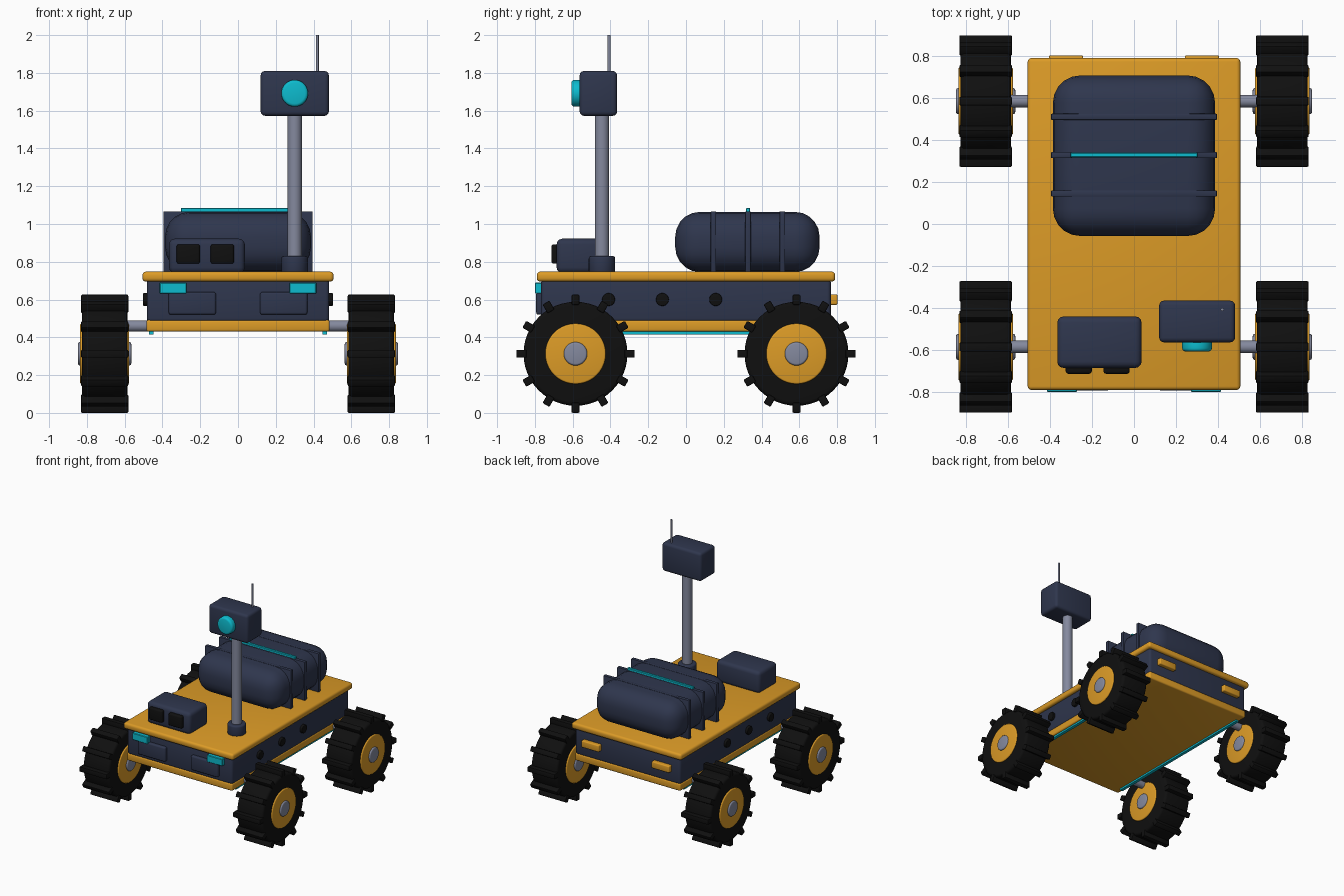
import bpy, bmesh, math
from mathutils import Matrix, Vector

if "Cube" in bpy.data.objects:
    bpy.data.objects.remove(bpy.data.objects["Cube"])


def material(name, rgb):
    m = bpy.data.materials.new(name)
    m.diffuse_color = (*rgb, 1)
    m.use_nodes = True
    m.node_tree.nodes["Principled BSDF"].inputs["Base Color"].default_value = m.diffuse_color
    return m


YELLOW = material("amber_yellow", (0.72, 0.33, 0.02))
NAVY = material("dark_navy", (0.028, 0.037, 0.075))
BLACK = material("rubber_black", (0.005, 0.005, 0.005))
GREY = material("metal_grey", (0.23, 0.25, 0.34))
CYAN = material("cyan_glow", (0.004, 0.50, 0.62))


def finish(name, bm, mat):
    bmesh.ops.recalc_face_normals(bm, faces=bm.faces)
    me = bpy.data.meshes.new(name)
    bm.to_mesh(me)
    bm.free()
    me.materials.append(mat)
    ob = bpy.data.objects.new(name, me)
    bpy.context.collection.objects.link(ob)
    bpy.ops.object.select_all(action='DESELECT')
    ob.select_set(True)
    bpy.context.view_layer.objects.active = ob
    bpy.ops.object.shade_smooth_by_angle(angle=math.radians(35))
    return ob


def box(name, mat, x, y, z, bevel=0.0, segments=3):
    """Box from (min, max) ranges with rounded edges."""
    bm = bmesh.new()
    size = [r[1] - r[0] for r in (x, y, z)]
    mid = [(r[1] + r[0]) / 2 for r in (x, y, z)]
    bmesh.ops.create_cube(bm, size=1, matrix=Matrix.Translation(mid) @ Matrix.Diagonal((*size, 1)))
    if bevel:
        bmesh.ops.bevel(bm, geom=bm.edges[:], offset=bevel, segments=segments,
                        profile=0.5, affect='EDGES')
    return finish(name, bm, mat)


def rod(name, mat, start, end, radius, bevel=0.0, sides=32):
    """Cylinder between two points, optionally with rounded rims."""
    a, b = Vector(start), Vector(end)
    rot = (b - a).to_track_quat('Z', 'Y').to_matrix().to_4x4()
    bm = bmesh.new()
    bmesh.ops.create_cone(bm, cap_ends=True, segments=sides, radius1=radius, radius2=radius,
                          depth=(b - a).length, matrix=Matrix.Translation((a + b) / 2) @ rot)
    if bevel:
        rims = [e for e in bm.edges if any(len(f.verts) > 4 for f in e.link_faces)]
        bmesh.ops.bevel(bm, geom=rims, offset=bevel, segments=3, profile=0.5, affect='EDGES')
    return finish(name, bm, mat)


# Chassis: lower plate, hull, deck
box("lower_plate", YELLOW, (-0.485, 0.485), (-0.77, 0.77), (0.43, 0.492), 0.012)
box("hull", NAVY, (-0.483, 0.483), (-0.767, 0.767), (0.48, 0.71), 0.02)
box("deck", YELLOW, (-0.506, 0.506), (-0.79, 0.79), (0.695, 0.748), 0.018)

# Details mirrored left and right
for side, s in (("left", -1), ("right", 1)):
    def span(a, b):
        return tuple(sorted((s * a, s * b)))
    box(f"headlight_{side}", CYAN, span(0.272, 0.415), (-0.80, -0.75), (0.632, 0.69), 0.004, 1)
    box(f"front_panel_{side}", NAVY, span(0.117, 0.367), (-0.793, -0.75), (0.52, 0.64), 0.012)
    box(f"tail_light_{side}", YELLOW, span(0.242, 0.405), (0.75, 0.802), (0.572, 0.628), 0.008)
    box(f"under_strip_{side}", CYAN, span(0.447, 0.472), (-0.70, 0.70), (0.416, 0.435))
    for i, y in enumerate((-0.41, -0.125, 0.157)):
        rod(f"side_port_{side}_{i}", BLACK, (s * 0.46, y, 0.60), (s * 0.503, y, 0.60), 0.034, 0.005)

    # Wheels: tyre, cleats, rim, hub and axle stub
    for end, y in (("front", -0.585), ("rear", 0.585)):
        tag = f"{end}_{side}"
        cx, cz = s * 0.706, 0.313
        rod(f"tyre_{tag}", BLACK, (cx - 0.12, y, cz), (cx + 0.12, y, cz), 0.275, 0.02, 48)
        rod(f"rim_{tag}", YELLOW, (cx - 0.13, y, cz), (cx + 0.13, y, cz), 0.16, 0.008, 40)
        rod(f"hub_{tag}", GREY, (cx - 0.141, y, cz), (cx + 0.141, y, cz), 0.062, 0.01)
        rod(f"axle_{tag}", GREY, (s * 0.44, y, 0.46), (s * 0.64, y, 0.46), 0.03)
        bm = bmesh.new()
        for k in range(12):
            m = (Matrix.Translation((cx, y, cz)) @ Matrix.Rotation(k * math.pi / 6, 4, 'X')
                 @ Matrix.Translation((0, 0, 0.286)) @ Matrix.Diagonal((0.25, 0.042, 0.054, 1)))
            bmesh.ops.create_cube(bm, size=1, matrix=m)
        bmesh.ops.bevel(bm, geom=bm.edges[:], offset=0.006, segments=2, profile=0.5, affect='EDGES')
        finish(f"cleats_{tag}", bm, BLACK)

# Rounded cargo tank with square ribs and a light strip
box("cargo_tank", NAVY, (-0.386, 0.386), (-0.057, 0.707), (0.746, 1.064), 0.13, 5)
for i, y in enumerate((0.145, 0.328, 0.51)):
    box(f"tank_rib_{i}", NAVY, (-0.395, 0.395), (y - 0.015, y + 0.015), (0.745, 1.067), 0.005, 2)
box("tank_light_strip", CYAN, (-0.303, 0.303), (0.317, 0.34), (1.05, 1.085), 0.004, 1)

# Twin-window sensor box
box("sensor_box", NAVY, (-0.365, 0.036), (-0.685, -0.44), (0.74, 0.922), 0.03)
for i, x in enumerate((-0.263, -0.083)):
    box(f"sensor_window_{i}", BLACK, (x - 0.062, x + 0.062), (-0.713, -0.66), (0.79, 0.892), 0.012)

# Mast with camera head and antenna
rod("mast_collar", NAVY, (0.30, -0.445, 0.74), (0.30, -0.445, 0.83), 0.07, 0.012)
rod("mast", GREY, (0.30, -0.445, 0.75), (0.30, -0.445, 1.60), 0.038)
box("camera_head", NAVY, (0.12, 0.481), (-0.563, -0.365), (1.573, 1.81), 0.022)
rod("camera_lens", CYAN, (0.30, -0.54, 1.692), (0.30, -0.607, 1.692), 0.071, 0.016)
rod("antenna", GREY, (0.42, -0.407, 1.79), (0.42, -0.407, 2.0), 0.008, 0, 12)
